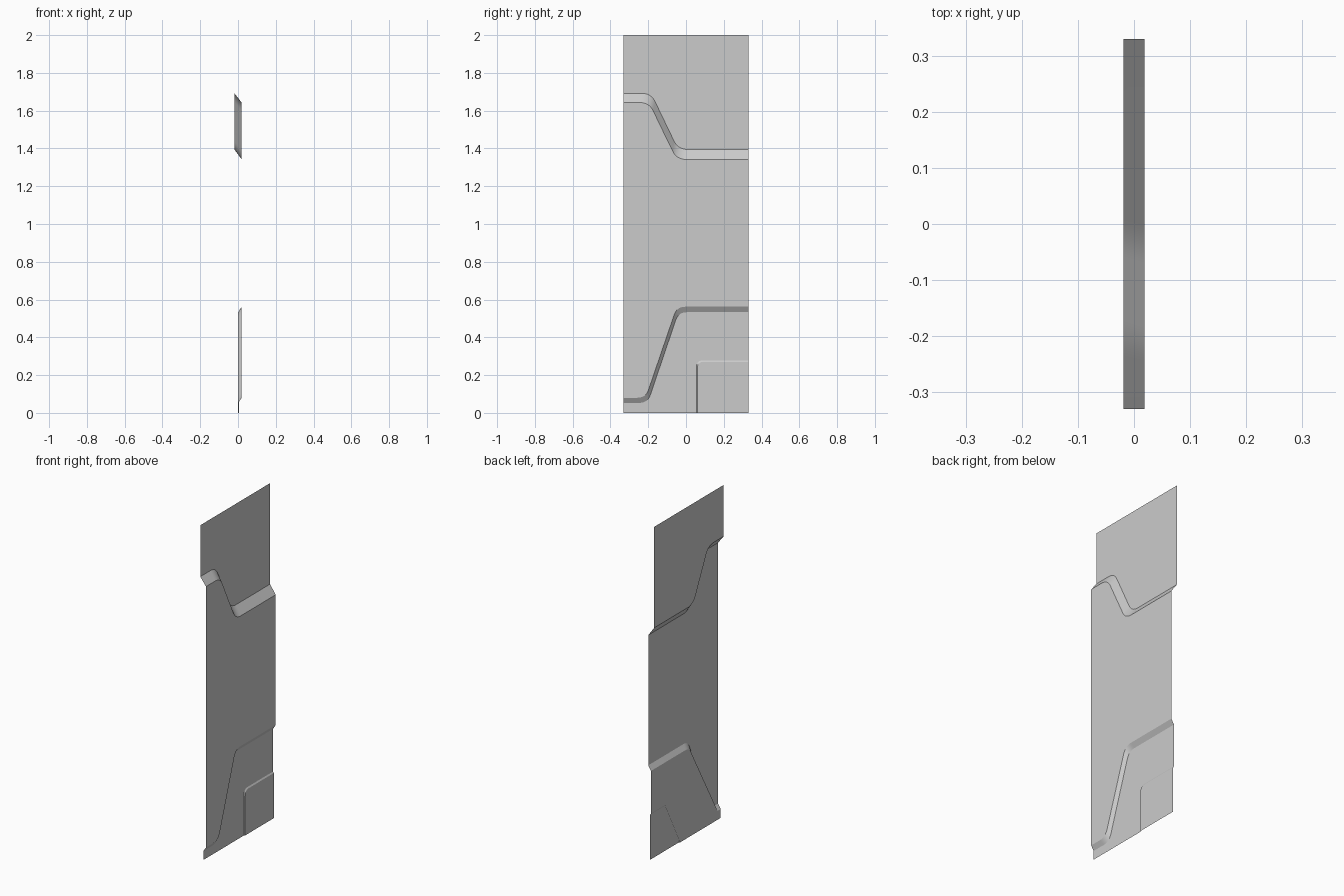
import bpy, bmesh, math
from mathutils import Vector

cube = bpy.data.objects.get("Cube")
if cube:
    bpy.data.objects.remove(cube, do_unlink=True)

grey = bpy.data.materials.new("plain grey")
grey.use_nodes = True
colour = (0.6, 0.6, 0.6, 1)
grey.diffuse_color = colour
grey.node_tree.nodes["Principled BSDF"].inputs["Base Color"].default_value = colour

FRONT, BACK, TOP = -0.33, 0.33, 2.0
X_TOP, X_MID, X_LOW, X_POCKET = -0.019, 0.019, 0.001, 0.006


def rounded(points, size, steps=8):
    """Path in (y, z) whose inner corners are rounded."""
    pts = [Vector(p) for p in points]
    path = [pts[0]]
    for a, b, c in zip(pts, pts[1:], pts[2:]):
        start = b + (a - b).normalized() * size
        end = b + (c - b).normalized() * size
        for i in range(steps + 1):
            t = i / steps
            path.append(start * (1 - t) ** 2 + b * 2 * t * (1 - t) + end * t * t)
    return path + [pts[-1]]


def step_edge(y1, z1, y2, z2, size):
    return rounded([(FRONT, z1), (y1, z1), (y2, z2), (BACK, z2)], size)


def finish(name, bm):
    mesh = bpy.data.meshes.new(name)
    bm.to_mesh(mesh)
    bm.free()
    mesh.materials.append(grey)
    obj = bpy.data.objects.new(name, mesh)
    bpy.context.collection.objects.link(obj)
    return obj


def sheet(name, x, outline):
    """Flat sheet facing +x, filled from its outline."""
    bm = bmesh.new()
    bm.faces.new([bm.verts.new((x, p[0], p[1])) for p in outline])
    bmesh.ops.triangulate(bm, faces=bm.faces[:])
    finish(name, bm)


def ramp(name, x_low, low, x_high, high):
    """Sloped band between two matching edges."""
    bm = bmesh.new()
    a = [bm.verts.new((x_low, *p)) for p in low]
    b = [bm.verts.new((x_high, *p)) for p in high]
    for i in range(len(a) - 1):
        bm.faces.new((a[i], a[i + 1], b[i + 1], b[i]))
    obj = finish(name, bm)
    bpy.ops.object.select_all(action='DESELECT')
    bpy.context.view_layer.objects.active = obj
    obj.select_set(True)
    bpy.ops.object.shade_smooth_by_angle(angle=math.radians(30))


# Edges of the two curved steps
upper_high = step_edge(-0.185, 1.692, -0.042, 1.395, 0.05)
upper_low = step_edge(-0.195, 1.643, -0.05, 1.342, 0.05)
lower_high = step_edge(-0.213, 0.08, -0.048, 0.562, 0.045)
lower_low = step_edge(-0.203, 0.053, -0.04, 0.533, 0.045)

# Edges of the shallow raised pocket at the bottom back corner
pocket_outer = rounded([(0.055, 0), (0.055, 0.278), (BACK, 0.278)], 0.036)
pocket_inner = rounded([(0.06, 0), (0.06, 0.27), (BACK, 0.27)], 0.034)

# Flat sheets
sheet("upper_sheet", X_TOP, upper_high + [(BACK, TOP), (FRONT, TOP)])
sheet("middle_sheet", X_MID, lower_high + upper_low[::-1])
sheet("lower_sheet", X_LOW, [(FRONT, 0)] + pocket_outer + lower_low[::-1])
sheet("pocket_sheet", X_POCKET, [(BACK, 0)] + pocket_inner[::-1])

# Sloped bands joining the sheets
ramp("upper_step", X_MID, upper_low, X_TOP, upper_high)
ramp("lower_step", X_LOW, lower_low, X_MID, lower_high)
ramp("pocket_step", X_POCKET, pocket_inner, X_LOW, pocket_outer)
